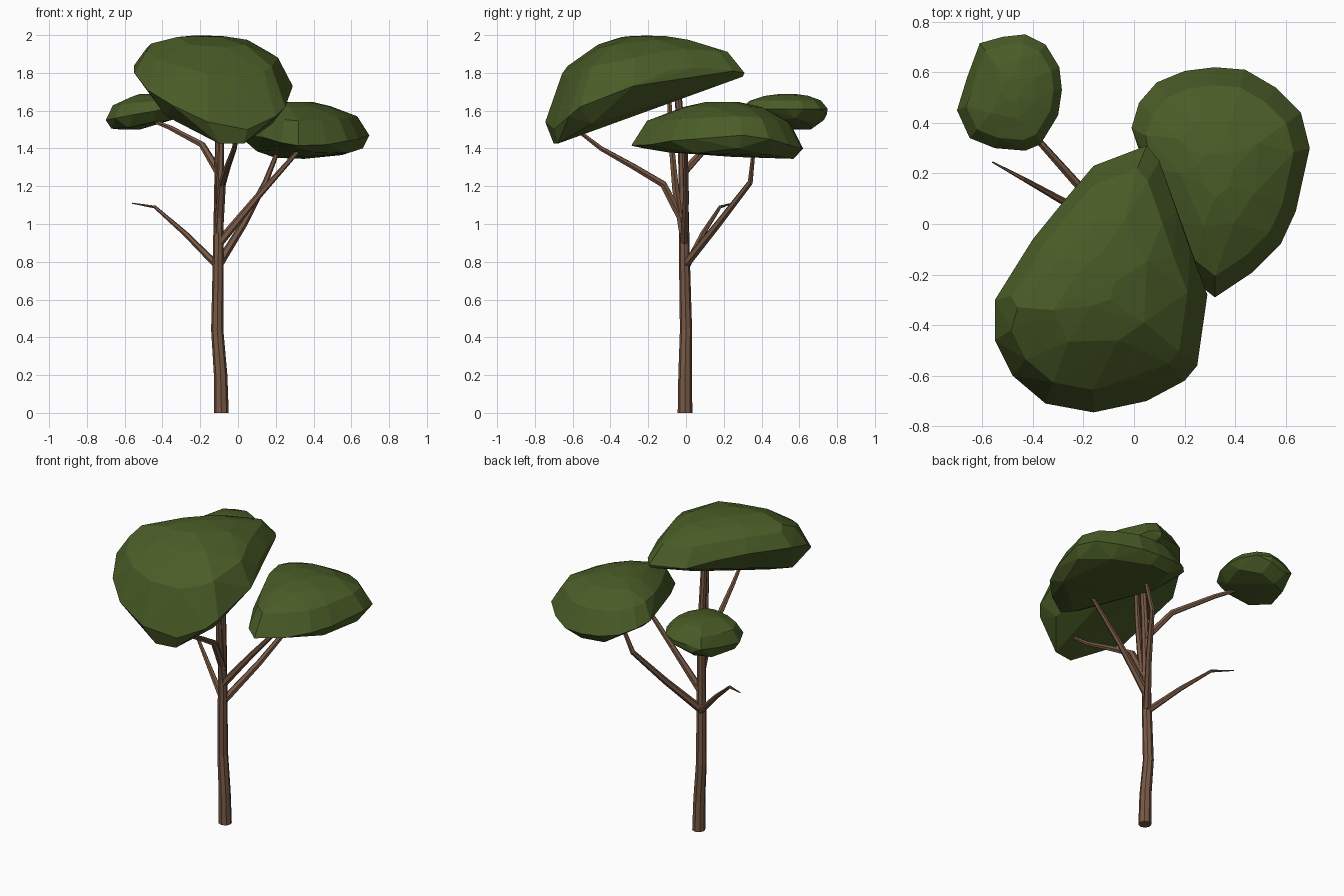
import bpy, bmesh
from math import cos, sin, tau, sqrt
from mathutils import Vector


def material(name, rgb):
    m = bpy.data.materials.new(name)
    m.diffuse_color = (*rgb, 1)
    return m


BARK = material("bark", (0.19, 0.1, 0.06))
LEAF = material("leaf", (0.068, 0.108, 0.02))


def finish(bm, name, mat):
    bmesh.ops.recalc_face_normals(bm, faces=bm.faces)
    me = bpy.data.meshes.new(name)
    bm.to_mesh(me)
    bm.free()
    me.materials.append(mat)
    ob = bpy.data.objects.new(name, me)
    bpy.context.collection.objects.link(ob)


def limb(name, path, r0, r1, sides=6):
    """Tapered faceted tube along a path."""
    bm = bmesh.new()
    pts = [Vector(p) for p in path]
    n = len(pts) - 1
    rings = []
    for i, p in enumerate(pts):
        t = pts[min(i + 1, n)] - pts[max(i - 1, 0)]
        if i == 0 and name == "trunk":
            t = Vector((0, 0, 1))
        q = Vector((0, 0, 1)).rotation_difference(t)
        r = r0 + (r1 - r0) * i / n
        rings.append([bm.verts.new(p + q @ Vector((r * cos(tau * k / sides), r * sin(tau * k / sides), 0)))
                      for k in range(sides)])
    for a, b in zip(rings, rings[1:]):
        for k in range(sides):
            j = (k + 1) % sides
            bm.faces.new((a[k], a[j], b[j], b[k]))
    bm.faces.new(rings[0])
    bm.faces.new(rings[-1])
    finish(bm, name, BARK)


def canopy(name, rim, extra, top):
    """Faceted hull: rim outline, rounded dome up to top, extra points for underside and shoulders."""
    bm = bmesh.new()
    c = Vector(top)
    for i, p in enumerate(rim):
        p = Vector(p)
        bm.verts.new(p)
        for ring, s in enumerate((0.83, 0.5, 0.2)):
            if ring and (i + ring) % 2:
                continue
            v = c.lerp(p, s)
            v.z = p.z + (c.z - p.z) * sqrt(1 - s * s)
            bm.verts.new(v)
    for p in extra:
        bm.verts.new(p)
    res = bmesh.ops.convex_hull(bm, input=bm.verts)
    junk = {g for k in ("geom_interior", "geom_unused") for g in res[k]
            if isinstance(g, bmesh.types.BMVert)}
    bmesh.ops.delete(bm, geom=list(junk), context='VERTS')
    finish(bm, name, LEAF)


# Trunk
limb("trunk", [(-0.088, -0.005, 0), (-0.092, -0.005, 0.2), (-0.11, 0, 0.44), (-0.105, -0.008, 0.8),
               (-0.102, -0.012, 1.1), (-0.10, -0.02, 1.4), (-0.10, -0.045, 1.72)], 0.039, 0.019, 8)

# Branches
limb("bare_branch", [(-0.1, 0, 0.77), (-0.28, 0.09, 0.95), (-0.44, 0.18, 1.09), (-0.56, 0.245, 1.11)], 0.02, 0.003)
limb("left_branch", [(-0.1, -0.015, 1.27), (-0.19, 0.12, 1.42), (-0.36, 0.31, 1.51), (-0.46, 0.41, 1.55)], 0.022, 0.01)
limb("front_branch", [(-0.1, -0.01, 1.0), (-0.085, -0.12, 1.21), (-0.055, -0.28, 1.305),
                      (-0.02, -0.45, 1.40), (0, -0.58, 1.5)], 0.024, 0.01)
limb("upper_branch", [(-0.1, -0.01, 0.92), (-0.095, -0.055, 1.18), (-0.09, -0.075, 1.4), (-0.09, -0.09, 1.68)],
     0.024, 0.013)
limb("right_branch", [(-0.1, -0.01, 0.9), (0.1, 0, 1.14), (0.34, 0, 1.41)], 0.024, 0.011)
limb("rear_right_branch", [(-0.1, 0, 0.79), (0.03, 0.17, 1.0), (0.145, 0.34, 1.22), (0.22, 0.36, 1.41)], 0.024, 0.011)

# Canopies
canopy("large_canopy",
       [(0.05, 0.31, 1.80), (0.1, 0.25, 1.81), (0.17, 0.05, 1.83), (0.22, -0.1, 1.81), (0.29, -0.28, 1.73),
        (0.25, -0.56, 1.62), (0.2, -0.62, 1.57), (0.05, -0.7, 1.5), (-0.16, -0.745, 1.54), (-0.35, -0.71, 1.63),
        (-0.48, -0.6, 1.71), (-0.55, -0.46, 1.8), (-0.55, -0.3, 1.84), (-0.4, -0.06, 1.85), (-0.27, 0.1, 1.83),
        (-0.16, 0.23, 1.8)],
       [(0.03, -0.68, 1.425), (-0.1, -0.7, 1.425), (-0.38, -0.55, 1.57), (0.18, -0.5, 1.53),
        (0, -0.3, 1.575), (-0.1, 0.05, 1.7), (0.04, 0.3, 1.78),
        (-0.32, -0.34, 1.99), (-0.46, -0.33, 1.955), (0.05, -0.15, 1.975)],
       (-0.17, -0.22, 2.0))
canopy("right_canopy",
       [(-0.01, 0.38, 1.48), (0.02, 0.48, 1.46), (0.09, 0.56, 1.43), (0.2, 0.605, 1.41), (0.32, 0.62, 1.4),
        (0.44, 0.61, 1.4), (0.56, 0.54, 1.42), (0.66, 0.44, 1.45), (0.695, 0.3, 1.47), (0.64, 0.05, 1.45),
        (0.58, -0.08, 1.44), (0.47, -0.19, 1.42), (0.32, -0.29, 1.415), (0.23, -0.22, 1.43),
        (0.13, -0.03, 1.46), (0.05, 0.2, 1.48)],
       [(0.2, 0.55, 1.35), (0.35, 0.57, 1.345), (0.55, 0.45, 1.365), (0.66, 0.28, 1.4), (0.58, 0.05, 1.375),
        (0.4, -0.1, 1.38), (0.29, -0.22, 1.4), (0.1, 0.3, 1.385), (0.35, 0.25, 1.355),
        (0.15, 0.02, 1.555), (0.07, 0.22, 1.575)],
       (0.32, 0.2, 1.65))
canopy("small_canopy",
       [(-0.7, 0.45, 1.55), (-0.65, 0.34, 1.56), (-0.55, 0.3, 1.58), (-0.43, 0.29, 1.6), (-0.37, 0.315, 1.61),
        (-0.3, 0.43, 1.61), (-0.285, 0.53, 1.61), (-0.295, 0.62, 1.61), (-0.35, 0.71, 1.61), (-0.43, 0.75, 1.61),
        (-0.52, 0.74, 1.6), (-0.61, 0.715, 1.58), (-0.66, 0.58, 1.56)],
       [(-0.67, 0.46, 1.505), (-0.62, 0.62, 1.5), (-0.52, 0.66, 1.5), (-0.42, 0.67, 1.53), (-0.43, 0.745, 1.58),
        (-0.55, 0.73, 1.55), (-0.32, 0.58, 1.56), (-0.36, 0.42, 1.55), (-0.45, 0.34, 1.54), (-0.58, 0.36, 1.51)],
       (-0.48, 0.54, 1.69))
